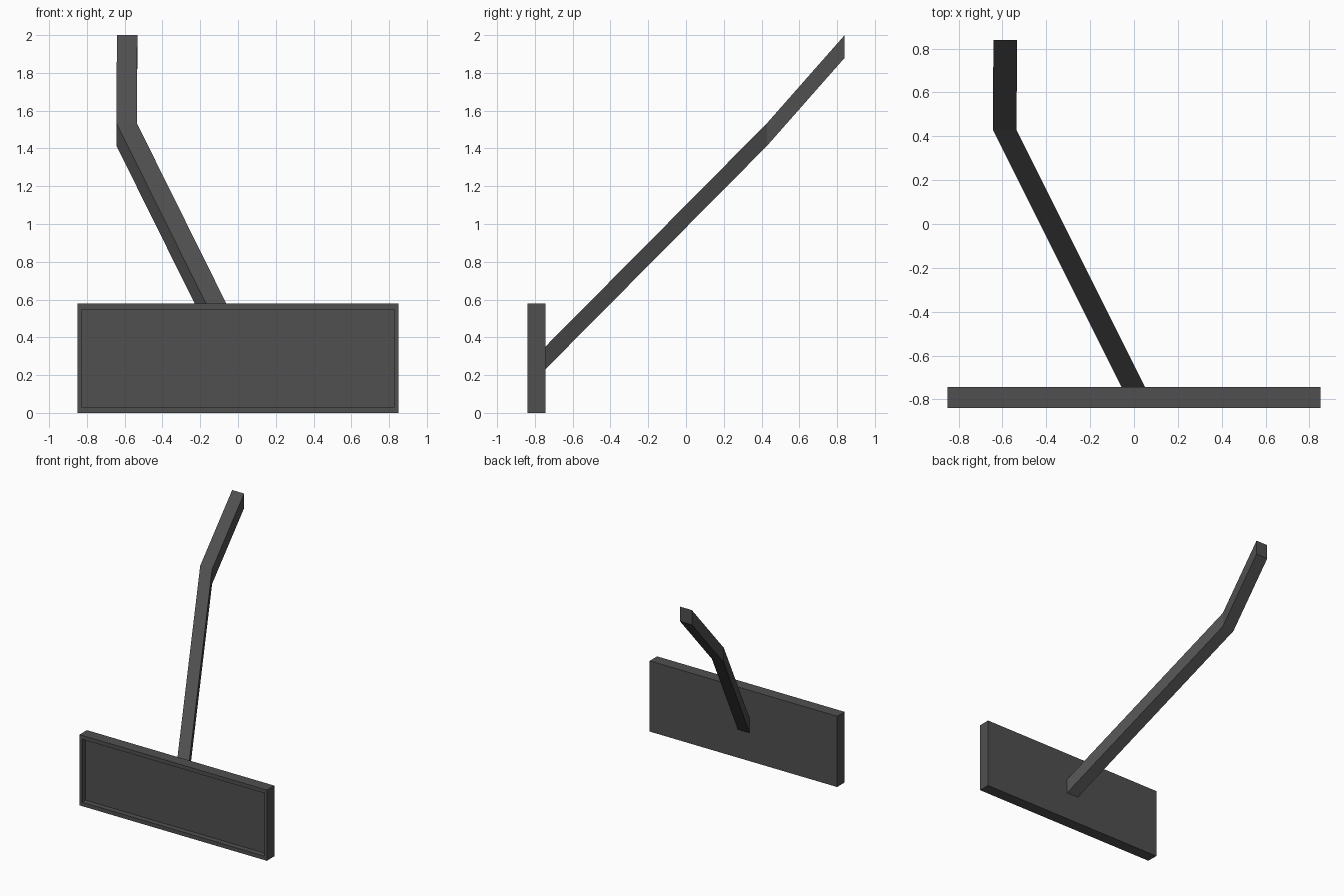
import bpy
import bmesh
from mathutils import Vector

cube = bpy.data.objects.get("Cube")
if cube:
    bpy.data.objects.remove(cube, do_unlink=True)

# One dark grey plastic for everything
grey = bpy.data.materials.new("dark_grey")
grey.use_nodes = True
grey.diffuse_color = (0.08, 0.08, 0.08, 1)
grey.node_tree.nodes["Principled BSDF"].inputs["Base Color"].default_value = grey.diffuse_color


def add_object(name, bm):
    bmesh.ops.recalc_face_normals(bm, faces=bm.faces)
    mesh = bpy.data.meshes.new(name)
    bm.to_mesh(mesh)
    bm.free()
    mesh.materials.append(grey)
    obj = bpy.data.objects.new(name, mesh)
    bpy.context.collection.objects.link(obj)
    return obj


# Mirror housing: a thin box with a recessed front panel
bm = bmesh.new()
bmesh.ops.create_cube(bm, size=1)
bmesh.ops.scale(bm, vec=(1.7, 0.096, 0.58), verts=bm.verts)
bmesh.ops.translate(bm, vec=(0, -0.792, 0.29), verts=bm.verts)
bm.normal_update()
front = next(f for f in bm.faces if f.normal.y < -0.9)
bmesh.ops.inset_region(bm, faces=[front], thickness=0.022, use_even_offset=True)
for v in front.verts:
    v.co.z += 0.01 if v.co.z < 0.29 else -0.01
panel = bmesh.ops.extrude_discrete_faces(bm, faces=[front])["faces"][0]
bmesh.ops.translate(bm, vec=(0, 0.045, 0), verts=panel.verts)
add_object("mirror_housing", bm)

# Bent arm: an upright rectangular section swept through three stations
stations = [(0.005, -0.76, 0.275), (-0.59, 0.43, 1.475), (-0.587, 0.84, 1.94)]
corners = [(-1, -1), (1, -1), (1, 1), (-1, 1)]
bm = bmesh.new()
rings = [[bm.verts.new(Vector(s) + Vector((cx * 0.054, 0, cz * 0.06)))
          for cx, cz in corners] for s in stations]
for a, b in zip(rings, rings[1:]):
    for i in range(4):
        j = (i + 1) % 4
        bm.faces.new((a[i], a[j], b[j], b[i]))
bm.faces.new(rings[0])
bm.faces.new(rings[-1])
add_object("mounting_arm", bm)
